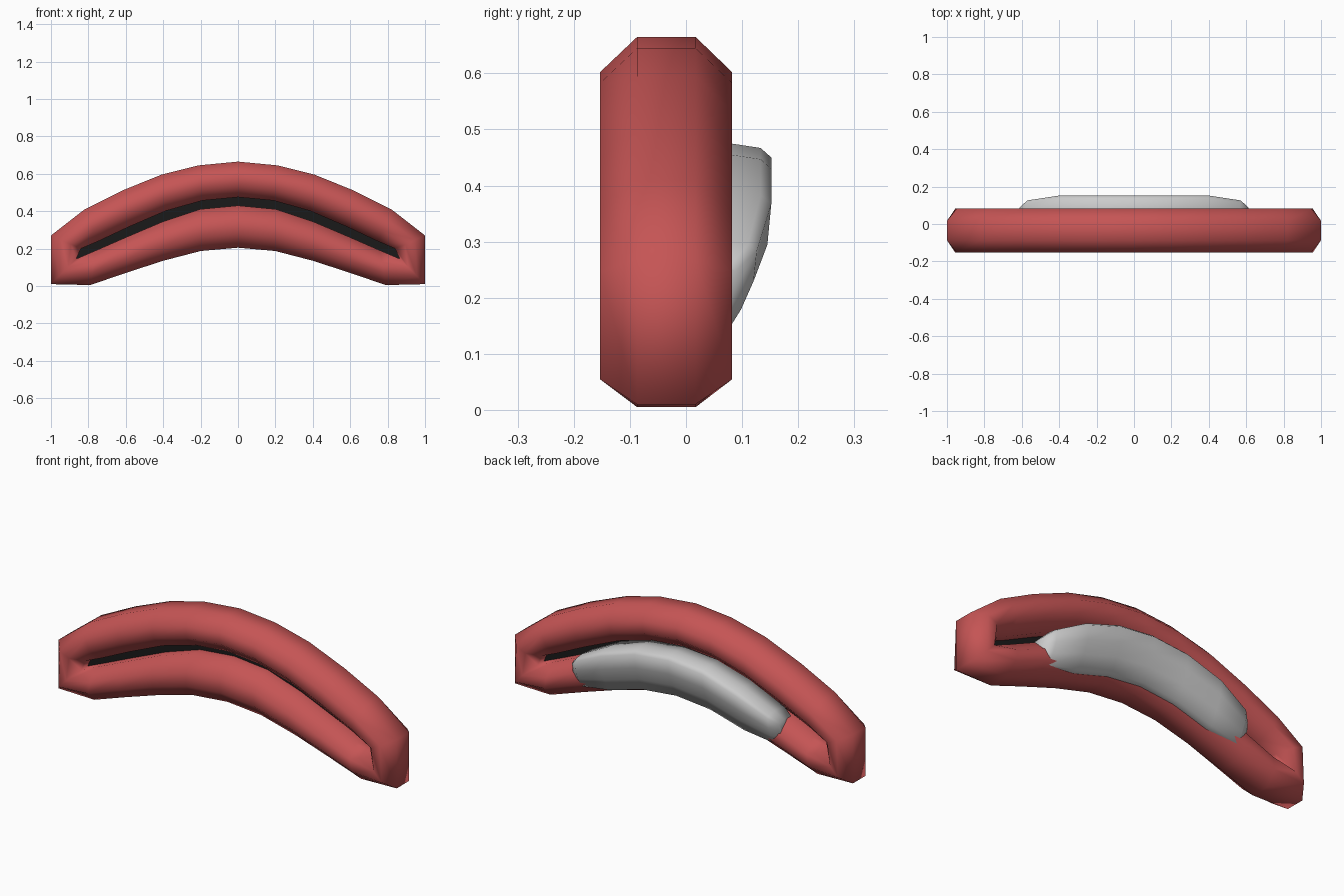
import bpy, bmesh

if "Cube" in bpy.data.objects:
    bpy.data.objects.remove(bpy.data.objects["Cube"])

def make_obj(name, verts, faces, color=None, smooth=True):
    me = bpy.data.meshes.new(name)
    me.from_pydata(verts, [], faces)
    bm = bmesh.new()
    bm.from_mesh(me)
    bmesh.ops.recalc_face_normals(bm, faces=bm.faces)
    bm.to_mesh(me)
    bm.free()
    ob = bpy.data.objects.new(name, me)
    bpy.context.collection.objects.link(ob)
    for p in me.polygons:
        p.use_smooth = smooth
    if color:
        mat = bpy.data.materials.new(name + "_colour")
        mat.diffuse_color = color
        mat.use_nodes = True
        mat.node_tree.nodes["Principled BSDF"].inputs["Base Color"].default_value = mat.diffuse_color
        me.materials.append(mat)
    return ob

# Lip rings: outer (x, z) and inner (x, z), from top centre round the corner to bottom centre
upper = [((0, .665), (0, .475)), ((.21, .645), (.19, .457)), ((.41, .595), (.385, .402)),
         ((.62, .51), (.58, .318)), ((.82, .41), (.75, .238)), ((1, .27), (.84, .2))]
lower = [((0, .205), (0, .43)), ((.2, .187), (.2, .411)), ((.4, .135), (.4, .345)),
         ((.6, .07), (.6, .26)), ((.79, .005), (.76, .19)), ((1, .01), (.865, .145))]

def flip(pair):
    return tuple((-x, z) for x, z in pair)

half = upper + lower[::-1]
loop = half + [flip(p) for p in half[-2:0:-1]]

# Octagonal section: (y, fraction from outer to inner edge)
octagon = [(-.087, 0), (.017, 0), (.082, .33), (.082, .67),
           (.017, 1), (-.087, 1), (-.153, .67), (-.153, .33)]

verts = [(o[0] + (i[0] - o[0]) * t, y, o[1] + (i[1] - o[1]) * t)
         for o, i in loop for y, t in octagon]
n = len(loop)
faces = [(a * 8 + k, a * 8 + (k + 1) % 8, (a + 1) % n * 8 + (k + 1) % 8, (a + 1) % n * 8 + k)
         for a in range(n) for k in range(8)]
make_obj("lips", verts, faces, (.56, .09, .09, 1))

# Dark sheet filling the mouth opening, edges tucked into the lips
pairs = list(zip(upper, lower))
pairs = [(flip(u), flip(l)) for u, l in pairs[:0:-1]] + pairs
verts = []
for u, l in pairs:
    for o, i in (u, l):
        verts.append((i[0] + (o[0] - i[0]) * .2, -.035, i[1] + (o[1] - i[1]) * .2))
faces = [(2 * k, 2 * k + 1, 2 * k + 3, 2 * k + 2) for k in range(len(pairs) - 1)]
make_obj("mouth_interior", verts, faces, (.01, .01, .01, 1), False)

# Tongue: arched band, section (y, z) at centre, swept along x
section = [(-.02, .465), (.08, .475), (.133, .467), (.152, .45),
           (.145, .375), (.118, .305), (.08, .235), (-.02, .235)]
# x, arch drop, height scale, y scale
stations = [(0, 0, 1, 1), (.2, .02, 1, 1), (.4, .08, .97, 1),
            (.57, .14, .72, .83), (.612, .155, .5, .58)]
stations = [(-x, d, h, s) for x, d, h, s in stations[:0:-1]] + stations
verts = [(x, y * s, .355 - d + (z - .355) * h) for x, d, h, s in stations for y, z in section]
m = len(stations)
faces = [(a * 8 + k, a * 8 + (k + 1) % 8, a * 8 + 8 + (k + 1) % 8, a * 8 + 8 + k)
         for a in range(m - 1) for k in range(8)]
faces += [tuple(range(8)), tuple(range(m * 8 - 8, m * 8))]
make_obj("tongue", verts, faces)
